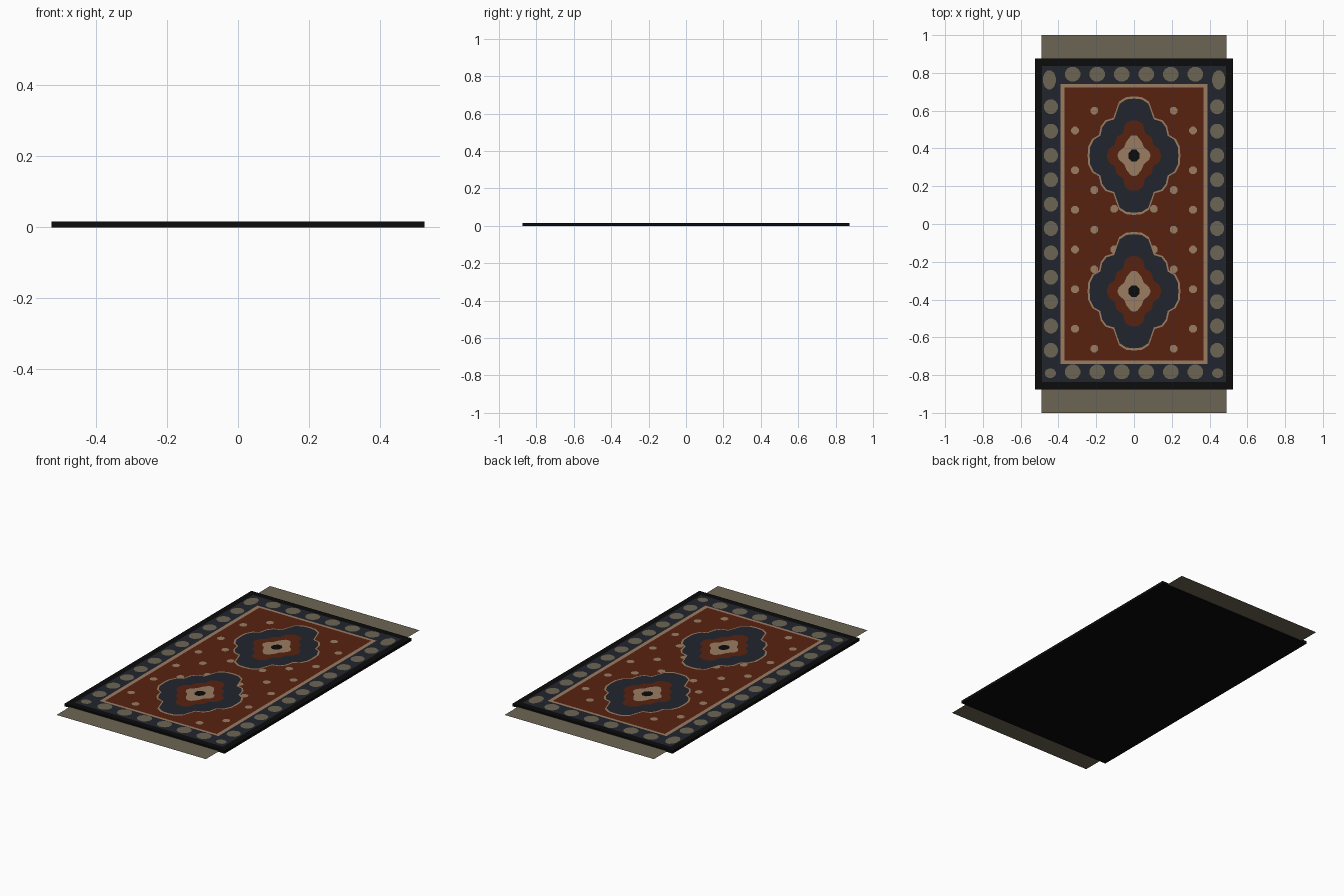
import bpy, bmesh, math

if "Cube" in bpy.data.objects:
    bpy.data.objects.remove(bpy.data.objects["Cube"])

TOP = 0.016      # height of the pile
STEP = 0.0004    # lift between woven pattern layers


def material(name, rgb):
    m = bpy.data.materials.new(name)
    m.diffuse_color = (*rgb, 1)
    m.use_nodes = True
    m.node_tree.nodes["Principled BSDF"].inputs["Base Color"].default_value = m.diffuse_color
    return m


BLACK = material("black wool", (0.0035, 0.0035, 0.0035))
NAVY = material("navy wool", (0.0165, 0.018, 0.028))
RED = material("rust red wool", (0.098, 0.0165, 0.005))
CREAM = material("tan wool", (0.32, 0.20, 0.122))
OLIVE = material("grey olive wool", (0.152, 0.13, 0.09))


def plates(name, polygons, z, mat):
    """One object made of flat upward facing polygons."""
    bm = bmesh.new()
    for poly in polygons:
        bm.faces.new([bm.verts.new((x, y, z)) for x, y in poly])
    bm.normal_update()
    bmesh.ops.reverse_faces(bm, faces=[f for f in bm.faces if f.normal.z < 0])
    mesh = bpy.data.meshes.new(name)
    bm.to_mesh(mesh)
    bm.free()
    mesh.materials.append(mat)
    ob = bpy.data.objects.new(name, mesh)
    bpy.context.collection.objects.link(ob)
    return ob


def rect(x0, y0, x1, y1):
    return [(x0, y0), (x1, y0), (x1, y1), (x0, y1)]


def frame(ox, oy, ix, iy):
    """Four strips between an outer and an inner rectangle."""
    return [rect(-ox, iy, ox, oy), rect(-ox, -oy, ox, -iy),
            rect(-ox, -iy, -ix, iy), rect(ix, -iy, ox, iy)]


def oval(cx, cy, rx, ry, n=12):
    return [(cx + rx * math.cos(2 * math.pi * (i + .5) / n),
             cy + ry * math.sin(2 * math.pi * (i + .5) / n)) for i in range(n)]


def mirrored(quarter, cy):
    """Full outline from a quarter running from the x axis to the y axis."""
    half = quarter + [(-x, y) for x, y in reversed(quarter) if x > 0]
    full = half + [(x, -y) for x, y in reversed(half) if y > 0]
    return [(x, y + cy) for x, y in full]


def layer(n):
    return TOP + STEP * n


# Rug body
bpy.ops.mesh.primitive_cube_add(size=1, location=(0, 0, TOP / 2))
body = bpy.context.object
body.name = "rug_body"
body.scale = (1.05, 1.75, TOP)
bpy.ops.object.transform_apply(location=True, scale=True)
body.data.materials.append(BLACK)

# Fringe at both short ends
plates("fringe", [rect(-.49, s * .87, .49, s * 1.0) for s in (-1, 1)], 0.006, OLIVE)

# Woven ground: navy border, tan guard stripe, red field
plates("border", frame(.487, .836, .39, .74), layer(1), NAVY)
plates("guard_stripe", frame(.39, .74, .367, .723), layer(1), CREAM)
plates("field", [rect(-.367, -.723, .367, .723)], layer(1), RED)

# Border rosettes
rosettes = []
for i in range(6):
    x = -.325 + .13 * i
    rosettes += [oval(x, .793, .042, .04), oval(x, -.783, .042, .04)]
for s in (-1, 1):
    rosettes.append(oval(s * .448, .763, .035, .052))
    rosettes += [oval(s * .44, .75 - .129 * i, .038, .04) for i in range(1, 12)]
    rosettes.append(oval(s * .443, -.79, .03, .026))
plates("border_rosettes", rosettes, layer(2), OLIVE)

# Staggered field dots
dots = []
for s in (-1, 1):
    dots += [oval(s * .21, y, .022, .022, 8) for y in (.60, .18, -.03, -.24, -.66)]
    dots += [oval(s * .312, .495 - .21 * i, .022, .022, 8) for i in range(6)]
    dots += [oval(s * .105, y, .022, .022, 8) for y in (.08, -.135)]
plates("field_dots", dots, layer(2), CREAM)

# Two medallions, each a stack of mirrored outlines
SCALLOP = [(.235, 0), (.232, .045), (.212, .085), (.178, .105), (.168, .15),
           (.145, .18), (.105, .192), (.09, .235), (.076, .275), (.04, .298), (0, .302)]
INNER = [(.145, 0), (.133, .035), (.102, .058), (.092, .098), (.058, .12),
         (.048, .165), (.022, .184), (0, .186)]
HEART = [(.088, 0), (.08, .022), (.052, .045), (.04, .075), (.016, .105), (0, .108)]
CENTRES = (.362, -.356)


def medallion(name, quarter, n, mat):
    plates(name, [mirrored(quarter, cy) for cy in CENTRES], layer(n), mat)


medallion("medallion_outline", [(x * 1.045, y * 1.04) for x, y in SCALLOP], 3, CREAM)
medallion("medallion", SCALLOP, 4, NAVY)
medallion("medallion_inner", INNER, 5, RED)
medallion("medallion_heart", HEART, 6, CREAM)
plates("medallion_eye", [oval(0, cy, .031, .034, 8) for cy in CENTRES], layer(7), BLACK)
